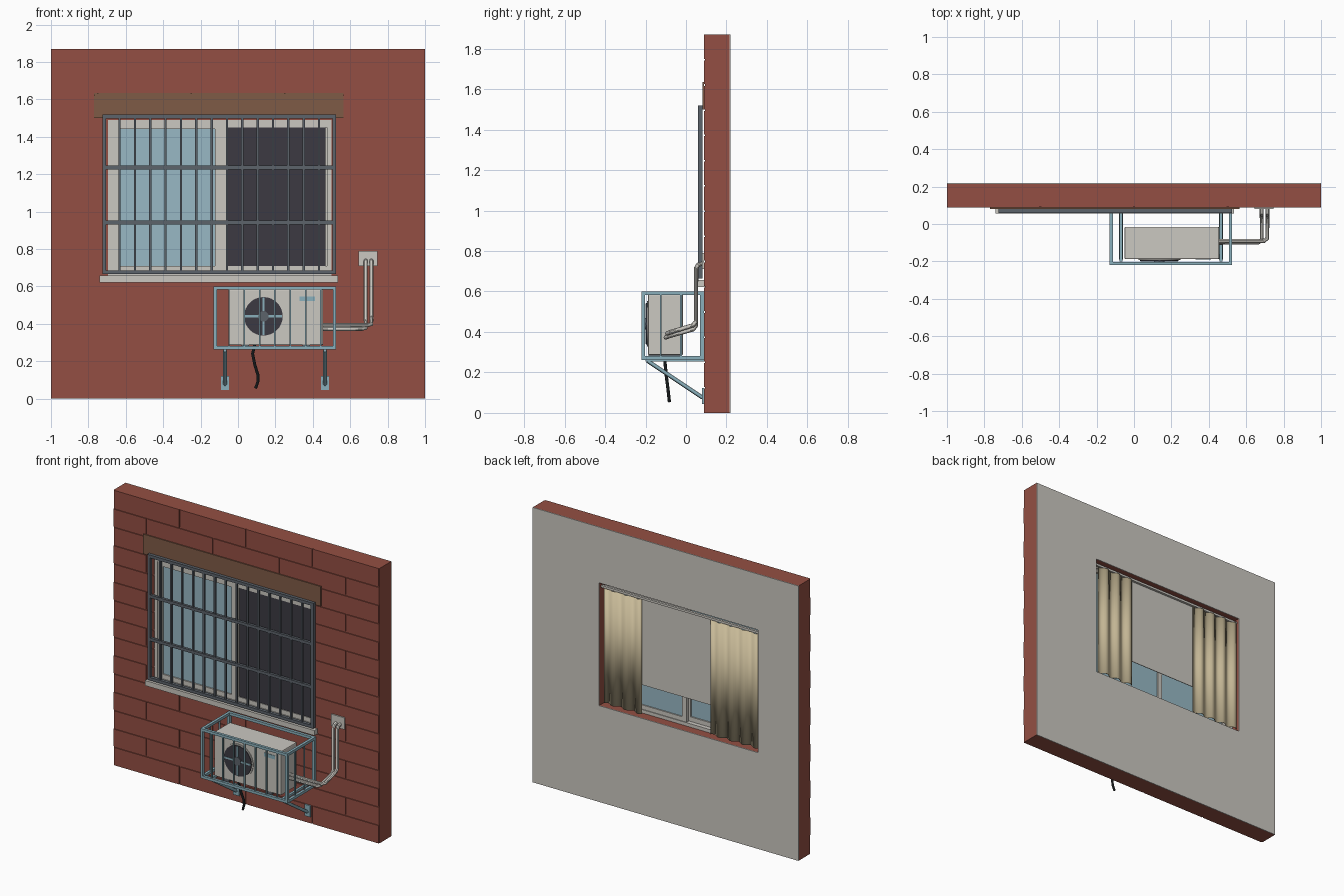
import bpy, bmesh, math
from mathutils import Vector

if "Cube" in bpy.data.objects:
    bpy.data.objects.remove(bpy.data.objects["Cube"])

def mat(name, hexcol):
    c = [int(hexcol[i:i + 2], 16) / 255 for i in (0, 2, 4)]
    m = bpy.data.materials.new(name)
    m.diffuse_color = [((v + 0.055) / 1.055) ** 2.4 if v > 0.04 else v / 12.92 for v in c] + [1]
    m.use_nodes = True
    m.node_tree.nodes["Principled BSDF"].inputs["Base Color"].default_value = m.diffuse_color
    return m

BRICK = mat("brick red", "944f43")
WHITE = mat("off white", "cbc8c1")
GLASS = mat("window glass", "98b9c5")
SCREEN = mat("dark mesh", "3c3a42")
IRON = mat("grey iron", "5c636b")
STEEL = mat("blue steel", "8ab0bc")
BROWN = mat("brown board", "7f5b46")
CLOTH = mat("beige curtain", "c8ba98")
BLACK = mat("black rubber", "303538")

def finish(name, bm, m, smooth=False):
    me = bpy.data.meshes.new(name)
    bmesh.ops.recalc_face_normals(bm, faces=bm.faces)
    bm.to_mesh(me)
    bm.free()
    me.materials.append(m)
    ob = bpy.data.objects.new(name, me)
    bpy.context.collection.objects.link(ob)
    if smooth:
        bpy.ops.object.select_all(action='DESELECT')
        ob.select_set(True)
        bpy.context.view_layer.objects.active = ob
        bpy.ops.object.shade_smooth_by_angle(angle=math.radians(35))
    return ob

def add_box(bm, x0, x1, y0, y1, z0, z1):
    vs = bmesh.ops.create_cube(bm, size=1)["verts"]
    for v in vs:
        v.co = Vector((x0 + (v.co.x + .5) * (x1 - x0), y0 + (v.co.y + .5) * (y1 - y0),
                       z0 + (v.co.z + .5) * (z1 - z0)))

def boxes(name, m, *dims):
    bm = bmesh.new()
    for d in dims:
        add_box(bm, *d)
    return finish(name, bm, m)

def frame(x0, x1, y0, y1, z0, z1, t):
    """Four bars around a rectangle facing the front."""
    return [(x0, x0 + t, y0, y1, z0, z1), (x1 - t, x1, y0, y1, z0, z1),
            (x0 + t, x1 - t, y0, y1, z0, z0 + t), (x0 + t, x1 - t, y0, y1, z1 - t, z1)]

def tube(name, m, pts, r, res=3):
    cu = bpy.data.curves.new(name, 'CURVE')
    cu.dimensions = '3D'
    cu.bevel_depth, cu.bevel_resolution, cu.use_fill_caps = r, res, True
    sp = cu.splines.new('POLY')
    sp.points.add(len(pts) - 1)
    for p, q in zip(sp.points, pts):
        p.co = (*q, 1)
    tmp = bpy.data.objects.new(name + "_path", cu)
    bpy.context.collection.objects.link(tmp)
    bpy.context.view_layer.update()
    me = bpy.data.meshes.new_from_object(tmp.evaluated_get(bpy.context.evaluated_depsgraph_get()))
    bpy.data.objects.remove(tmp)
    bm = bmesh.new()
    bm.from_mesh(me)
    return finish(name, bm, m, res > 0)

def disc(name, m, x, z, y0, y1, r, n=32):
    bm = bmesh.new()
    bmesh.ops.create_cone(bm, cap_ends=True, segments=n, radius1=r, radius2=r, depth=y1 - y0)
    for v in bm.verts:
        a, b, c = v.co
        v.co = (x + a, (y0 + y1) / 2 + c, z + b)
    return finish(name, bm, m, True)

# wall with window opening, brick facing and plaster back
cutter = boxes("opening_cutter", BRICK, (-.695, .5, -.1, .4, .655, 1.49))
cutter.hide_render = True
cutter.hide_viewport = True
core = boxes("wall_core", BRICK, (-1, 1, .094, .215, 0, 1.87))
plaster = boxes("plaster_back", WHITE, (-1, 1, .215, .22, 0, 1.87))
bricks, rows, gap = [], 15, .004
h = 1.87 / rows
for r in range(rows):
    x = -1 - (.25 if r % 2 else 0)
    while x < 1:
        a, b = max(x + gap, -1), min(x + .5 - gap, 1)
        bricks.append((a, b, .088, .0945, r * h + (gap if r else 0), (r + 1) * h - (gap if r < rows - 1 else 0)))
        x += .5
facing = boxes("brick_facing", BRICK, *bricks)
for ob in (core, plaster, facing):
    mod = ob.modifiers.new("opening", 'BOOLEAN')
    mod.operation, mod.solver, mod.object = 'DIFFERENCE', 'EXACT', cutter

# lintel board and sill
boxes("lintel_board", BROWN, (-.77, .565, .081, .09, 1.5, 1.635))
boxes("window_sill", WHITE, (-.74, .535, .056, .1, .622, .657))

# window frame, sashes, panes
boxes("window_frame", WHITE, *frame(-.7, .502, .096, .155, .652, 1.495, .026))
boxes("left_sash", WHITE, *frame(-.674, -.085, .102, .126, .672, 1.478, .037))
boxes("right_sash", WHITE, *frame(-.11, .476, .128, .15, .672, 1.478, .035))
boxes("screen_frame", WHITE, (-.085, -.065, .102, .126, .672, 1.475),
      (-.065, .476, .102, .126, .675, .708), (-.065, .476, .102, .126, 1.45, 1.475))
boxes("left_pane", GLASS, (-.64, -.12, .111, .117, .7, 1.45))
boxes("right_pane", GLASS, (-.08, .445, .136, .142, .7, 1.45))
boxes("insect_screen", SCREEN, (-.066, .469, .107, .113, .7, 1.452))

# security grille
gx0, gx1, n = -.725, .525, 15
bars = frame(gx0, gx1, .06, .082, .665, 1.518, .02)
for z in (.942, 1.235):
    bars.append((gx0, gx1, .062, .08, z - .01, z + .01))
for i in range(1, n):
    x = gx0 + .01 + (gx1 - gx0 - .02) * i / n
    bars.append((x - .006, x + .006, .065, .077, .67, 1.51))
boxes("security_grille", IRON, *bars)

# blind, curtain rail and curtains on the inside
boxes("roller_blind", WHITE, (-.36, .3, .184, .188, .865, 1.46))
boxes("curtain_rail", WHITE, (-.69, .495, .19, .206, 1.455, 1.47))

def curtain(name, x0, x1, folds):
    bm = bmesh.new()
    k, prev = folds * 8, None
    for i in range(k + 1):
        x = x0 + (x1 - x0) * i / k
        y = .202 + .012 * math.sin(2 * math.pi * i / 8)
        cur = [bm.verts.new((x, y, z)) for z in (.675, 1.455)]
        if prev:
            bm.faces.new((prev[0], cur[0], cur[1], prev[1]))
        prev = cur
    ob = finish(name, bm, CLOTH, True)
    s = ob.modifiers.new("thickness", 'SOLIDIFY')
    s.thickness, s.offset = .004, 0

curtain("curtain_right", .19, .475, 3)
curtain("curtain_left", -.69, -.325, 4)

# outdoor unit
body = boxes("unit_body", WHITE, (-.05, .455, -.188, -.015, .286, .585))
bev = body.modifiers.new("bevel", 'BEVEL')
bev.width, bev.segments = .006, 2
boxes("unit_feet", IRON, *[(x, x + .04, -.185, -.02, .27, .288) for x in (.02, .345)])
fx, fz = .136, .44
disc("fan_ring", WHITE, fx, fz, -.193, -.186, .112)
disc("fan_opening", SCREEN, fx, fz, -.198, -.187, .103)
boxes("fan_spokes", STEEL, (fx - .1, fx + .1, -.201, -.196, fz - .006, fz + .006),
      (fx - .006, fx + .006, -.201, -.196, fz - .1, fz + .1))
disc("fan_hub", IRON, fx, fz, -.204, -.196, .028, 20)
boxes("unit_badge", STEEL, (.33, .412, -.191, -.186, .521, .546))

# protective cage
cx0, cx1, cy0, cy1, cz0, cz1, t = -.13, .525, -.22, .088, .262, .6, .018
cage = frame(cx0, cx1, cy0, cy0 + t, cz0, cz1, t) + frame(cx0, cx1, cy1 - t, cy1, cz0, cz1, t)
for x in (cx0, cx1 - t):
    for z in (cz0, cz1 - t):
        cage.append((x, x + t, cy0 + t, cy1 - t, z, z + t))
    for y in (-.125, -.025):
        cage.append((x + .005, x + .013, y - .004, y + .004, cz0 + t, cz1 - t))
for i in range(1, 8):
    x = cx0 + (cx1 - cx0) * i / 8
    cage.append((x - .004, x + .004, cy0 + .005, cy0 + .013, cz0 + t, cz1 - t))
boxes("cage", STEEL, *cage)

# bracket arms, diagonal struts and wall plates
for side, x in (("left", -.07), ("right", .465)):
    boxes("bracket_arm_" + side, STEEL, (x - .008, x + .008, -.2, .088, .255, .271))
    tube("bracket_strut_" + side, STEEL, [(x, -.19, .257), (x, .082, .075)], .01, 0)
    boxes("bracket_plate_" + side, STEEL, (x - .022, x + .022, .08, .089, .045, .122))

# refrigerant pipes, pipe cover plate and drain hose
for i in range(2):
    x, z, y = .683 + .03 * i, .373 + .02 * i, -.1 + .008 * i
    tube(f"pipe_{i + 1}", WHITE, [(.45, y, z), (x - .02, y, z), (x, y + .015, z + .006), (x, .035, z + .04),
         (x, .05, z + .06), (x, .05, .715), (x, .06, .732), (x, .09, .74)], .011)
boxes("pipe_cover_plate", WHITE, (.645, .745, .079, .089, .71, .79))
tube("drain_hose", BLACK, [(.09, -.105, .29), (.078, -.103, .24), (.09, -.097, .18), (.107, -.09, .125),
                           (.106, -.086, .09), (.094, -.082, .055)], .008)
